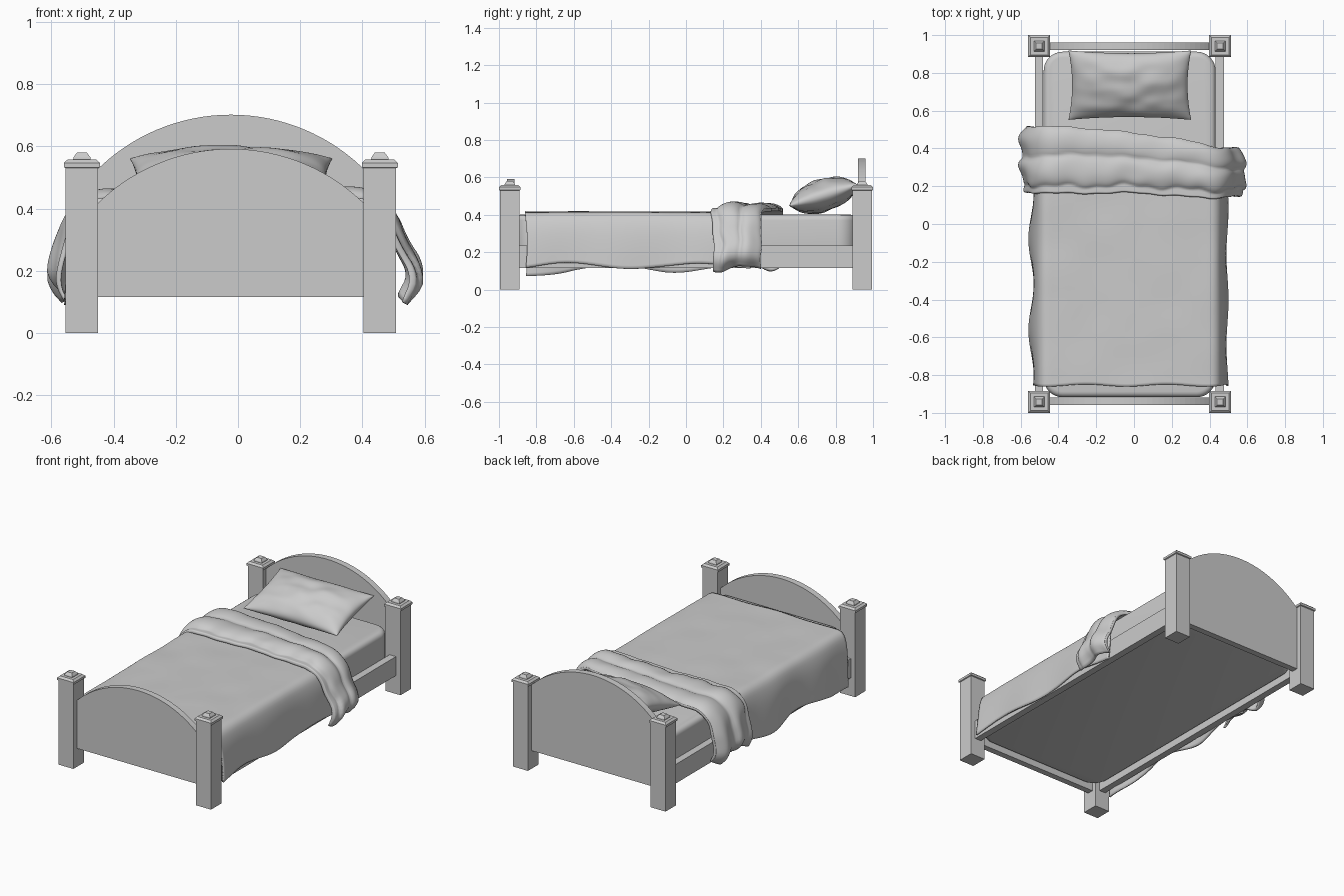
import bpy, bmesh, math
from mathutils import Vector, Matrix, noise

if "Cube" in bpy.data.objects:
    bpy.data.objects.remove(bpy.data.objects["Cube"])

mat = bpy.data.materials.new("plain grey")
mat.diffuse_color = (0.6, 0.6, 0.6, 1)
mat.use_nodes = True
mat.node_tree.nodes["Principled BSDF"].inputs["Base Color"].default_value = mat.diffuse_color
CX = -0.023                      # the frame sits slightly left of the cloth's centre


def make(name, verts, faces, smooth=False):
    me = bpy.data.meshes.new(name)
    me.from_pydata([tuple(v) for v in verts], [], faces)
    bm = bmesh.new()
    bm.from_mesh(me)
    bmesh.ops.recalc_face_normals(bm, faces=bm.faces)
    bm.to_mesh(me)
    bm.free()
    me.materials.append(mat)
    ob = bpy.data.objects.new(name, me)
    bpy.context.collection.objects.link(ob)
    if smooth:
        me.polygons.foreach_set("use_smooth", [True] * len(me.polygons))
    return ob


def box(name, x0, x1, y0, y1, z0, z1):
    v = [(x, y, z) for z in (z0, z1) for x, y in ((x0, y0), (x1, y0), (x1, y1), (x0, y1))]
    f = [(0, 1, 2, 3), (4, 5, 6, 7)] + [(i, (i + 1) % 4, (i + 1) % 4 + 4, i + 4) for i in range(4)]
    return make(name, v, f)


def square_loft(name, cx, cy, profile):
    """Square rings of (half width, height) stacked into a post."""
    v, f = [], []
    for h, z in profile:
        v += [(cx - h, cy - h, z), (cx + h, cy - h, z), (cx + h, cy + h, z), (cx - h, cy + h, z)]
    n = len(profile)
    for k in range(n - 1):
        for i in range(4):
            j = (i + 1) % 4
            f.append((k * 4 + i, k * 4 + j, k * 4 + 4 + j, k * 4 + 4 + i))
    f += [(0, 1, 2, 3), tuple(range(n * 4 - 4, n * 4))]
    return make(name, v, f)


def arched_board(name, y0, y1, z0, edge, peak):
    """Board with a circular arch on top."""
    half = 0.44
    s = peak - edge
    r = (half * half + s * s) / (2 * s)
    a = math.asin(half / r)
    pts = [(CX - half, z0)]
    for i in range(33):
        t = -a + 2 * a * i / 32
        pts.append((CX + r * math.sin(t), peak - r + r * math.cos(t)))
    pts.append((CX + half, z0))
    n = len(pts)
    v = [(x, y0, z) for x, z in pts] + [(x, y1, z) for x, z in pts]
    f = [tuple(range(n)), tuple(range(n, 2 * n))]
    f += [(i, (i + 1) % n, (i + 1) % n + n, i + n) for i in range(n)]
    return make(name, v, f)


def smooth_path(pts, count):
    """Corner-cut a polyline, then resample it evenly."""
    p = [Vector(q) for q in pts]
    for _ in range(3):
        q = [p[0]]
        for a, b in zip(p, p[1:]):
            q += [a.lerp(b, 0.25), a.lerp(b, 0.75)]
        p = q + [p[-1]]
    d = [0]
    for a, b in zip(p, p[1:]):
        d.append(d[-1] + (b - a).length)
    out, k = [], 0
    for i in range(count):
        t = d[-1] * i / (count - 1)
        while k < len(p) - 2 and d[k + 1] < t:
            k += 1
        out.append(p[k].lerp(p[k + 1], (t - d[k]) / max(d[k + 1] - d[k], 1e-9)))
    return out


def lerp_table(table, x):
    for (a, fa), (b, fb) in zip(table, table[1:]):
        if x <= b:
            return fa + (fb - fa) * max(0, (x - a) / (b - a))
    return table[-1][1]


# posts with stepped caps
post = [(0.052, 0), (0.052, 0.53), (0.058, 0.533), (0.058, 0.547), (0.046, 0.558),
        (0.028, 0.558), (0.027, 0.565), (0.016, 0.58)]
for x, sx in ((-0.502, "left"), (0.456, "right")):
    for y, sy in ((-0.942, "front"), (0.942, "back")):
        square_loft(f"{sy}_{sx}_post", x, y, post)

# end boards and side rails
arched_board("footboard", -0.957, -0.918, 0.115, 0.405, 0.592)
arched_board("headboard", 0.92, 0.96, 0.115, 0.515, 0.702)
box("left_rail", -0.525, -0.482, -0.9, 0.9, 0.115, 0.235)
box("right_rail", 0.432, 0.476, -0.9, 0.9, 0.115, 0.235)

# mattress with rounded plan corners and soft edges
m = box("mattress", -0.478, 0.432, -0.917, 0.912, 0.14, 0.4)
bm = bmesh.new()
bm.from_mesh(m.data)
up = [e for e in bm.edges if abs(e.verts[0].co.z - e.verts[1].co.z) > 0.1]
bmesh.ops.bevel(bm, geom=up, offset=0.1, segments=8, profile=0.5, affect='EDGES')
rim = [e for e in bm.edges if abs(e.verts[0].co.z - e.verts[1].co.z) < 0.01]
bmesh.ops.bevel(bm, geom=rim, offset=0.03, segments=4, profile=0.5, affect='EDGES')
bm.to_mesh(m.data)
bm.free()
m.data.polygons.foreach_set("use_smooth", [True] * len(m.data.polygons))

# blanket draped over both sides
NU, NV = 90, 80
path = smooth_path([(-0.54, 0.11), (-0.535, 0.25), (-0.52, 0.34), (-0.49, 0.405), (-0.43, 0.412),
                    (0.38, 0.412), (0.44, 0.405), (0.468, 0.34), (0.482, 0.25), (0.49, 0.125)], NU)
v, f = [], []
for i, p in enumerate(path):
    side = max(0, min(1, (0.4 - p.y) / 0.28))
    for j in range(NV):
        y = -0.855 + 1.2 * j / (NV - 1)
        w = noise.noise(Vector((p.x * 5, y * 5, 1.3)))
        x = p.x + side * 0.014 * math.sin(y * 13 + p.x) * (1 if p.x < 0 else 0.4)
        z = p.y + 0.004 * w * (1 - side) + side * (0.018 * math.sin(y * 9 + 2 * p.x) + 0.006 * w)
        if p.x < 0:
            z -= 0.025 * side * max(0, -y - 0.6) / 0.25
        v.append((x, y + 0.006 * math.sin(i * 0.25), z))
for i in range(NU - 1):
    for j in range(NV - 1):
        a = i * NV + j
        f.append((a, a + 1, a + NV + 1, a + NV))
blanket = make("blanket", v, f, True)
sol = blanket.modifiers.new("thickness", 'SOLIDIFY')
sol.thickness = 0.01
sol.offset = 0

# folded-back top of the blanket: two soft rolls and a thin lower layer
NU, NS = 100, 44
path = smooth_path([(-0.545, 0.125), (-0.572, 0.18), (-0.55, 0.28), (-0.52, 0.37), (-0.46, 0.422),
                    (-0.38, 0.425), (0.34, 0.425), (0.42, 0.418), (0.475, 0.37), (0.51, 0.28),
                    (0.565, 0.19), (0.53, 0.115)], NU)
far = [(-0.6, 0.51), (-0.5, 0.52), (-0.2, 0.505), (0.05, 0.475), (0.25, 0.45), (0.45, 0.405), (0.6, 0.40)]
near = [(-0.6, 0.165), (-0.3, 0.16), (0, 0.165), (0.4, 0.135), (0.6, 0.15)]
mid = [(-0.6, 0.345), (-0.3, 0.365), (0, 0.345), (0.3, 0.32), (0.5, 0.285), (0.6, 0.28)]
v, f = [], []
for i, p in enumerate(path):
    t = (path[min(i + 1, NU - 1)] - path[max(i - 1, 0)]).normalized()
    n = Vector((-t.y, t.x))
    yn, yf, ym = (lerp_table(k, p.x) for k in (near, far, mid))
    fall = max(0, min(1, (0.4 - p.y) / 0.28))
    wob = 0.006 * math.sin(i * 0.3) + 0.004 * math.sin(i * 0.71)
    ys = yn + 0.035 + wob
    end = min(1, 0.35 + 0.16 * min(i, NU - 1 - i))
    ring = []
    for j in range(NS):
        k = j / (NS - 1)
        y = yn + (yf - yn) * (0.5 - 0.5 * math.cos(math.pi * k))

        def hump(a, b, h):
            s = (2 * y - a - b) / (b - a)
            return h * math.sqrt(max(0, 1 - s * s))
        h = max(0.012 * min(1, k * 12), hump(ys, ym + 0.012, 0.042), hump(ym - 0.012, yf, 0.037))
        h *= end * (1 + 0.25 * noise.noise(Vector((p.x * 6, y * 8, p.y * 6))))
        h += 0.012 * fall * math.sin(y * 45)
        z_wave = fall * 0.018 * math.sin(y * 22 + 1)
        ring.append((p.x + n.x * h, y + wob * 0.5, p.y + n.y * h + z_wave))
    for j in range(NS - 2, 0, -1):          # underside
        x, y, z = ring[j]
        h = -0.006 + 0.012 * fall * math.sin(y * 45)
        z_wave = fall * 0.018 * math.sin(y * 22 + 1)
        ring.append((p.x + n.x * h, y, p.y + n.y * h + z_wave))
    v += ring
R = 2 * NS - 2
for i in range(NU - 1):
    for j in range(R):
        a, b = i * R + j, i * R + (j + 1) % R
        f.append((a, b, b + R, a + R))
for base in (0, (NU - 1) * R):              # closed hems
    for j in range(NS - 1):
        q = [base + j, base + j + 1, base + (R - j - 1) % R, base + (R - j) % R]
        f.append(tuple(dict.fromkeys(q)))
make("folded_blanket_top", v, f, True)

# pillow: pinched cushion leaning on the headboard
N = 40
tilt = Matrix.Translation((-0.022, 0.735, 0.504)) @ Matrix.Rotation(math.radians(17), 4, 'X')
v, f = [], []
for sgn in (1, -1):
    for i in range(N + 1):
        for j in range(N + 1):
            a = -math.cos(math.pi * i / N)
            b = -math.cos(math.pi * j / N)
            x = 0.325 * a * (1 - 0.06 * (1 - b * b))
            y = 0.192 * b * (1 - 0.09 * (1 - a * a))
            h = 0.086 * (max(0, 1 - a * a) ** 0.45) * (max(0, 1 - b * b) ** 0.5)
            h *= 1 + 0.14 * noise.noise(Vector((a * 3, b * 2.5, sgn * 2)))
            v.append(tilt @ Vector((x, y, sgn * h)))
    o = 0 if sgn == 1 else (N + 1) ** 2
    for i in range(N):
        for j in range(N):
            a = o + i * (N + 1) + j
            f.append((a, a + 1, a + N + 2, a + N + 1))
pillow = make("pillow", v, f, True)
bm = bmesh.new()
bm.from_mesh(pillow.data)
bmesh.ops.remove_doubles(bm, verts=bm.verts, dist=0.0002)
bmesh.ops.recalc_face_normals(bm, faces=bm.faces)
bm.to_mesh(pillow.data)
bm.free()
